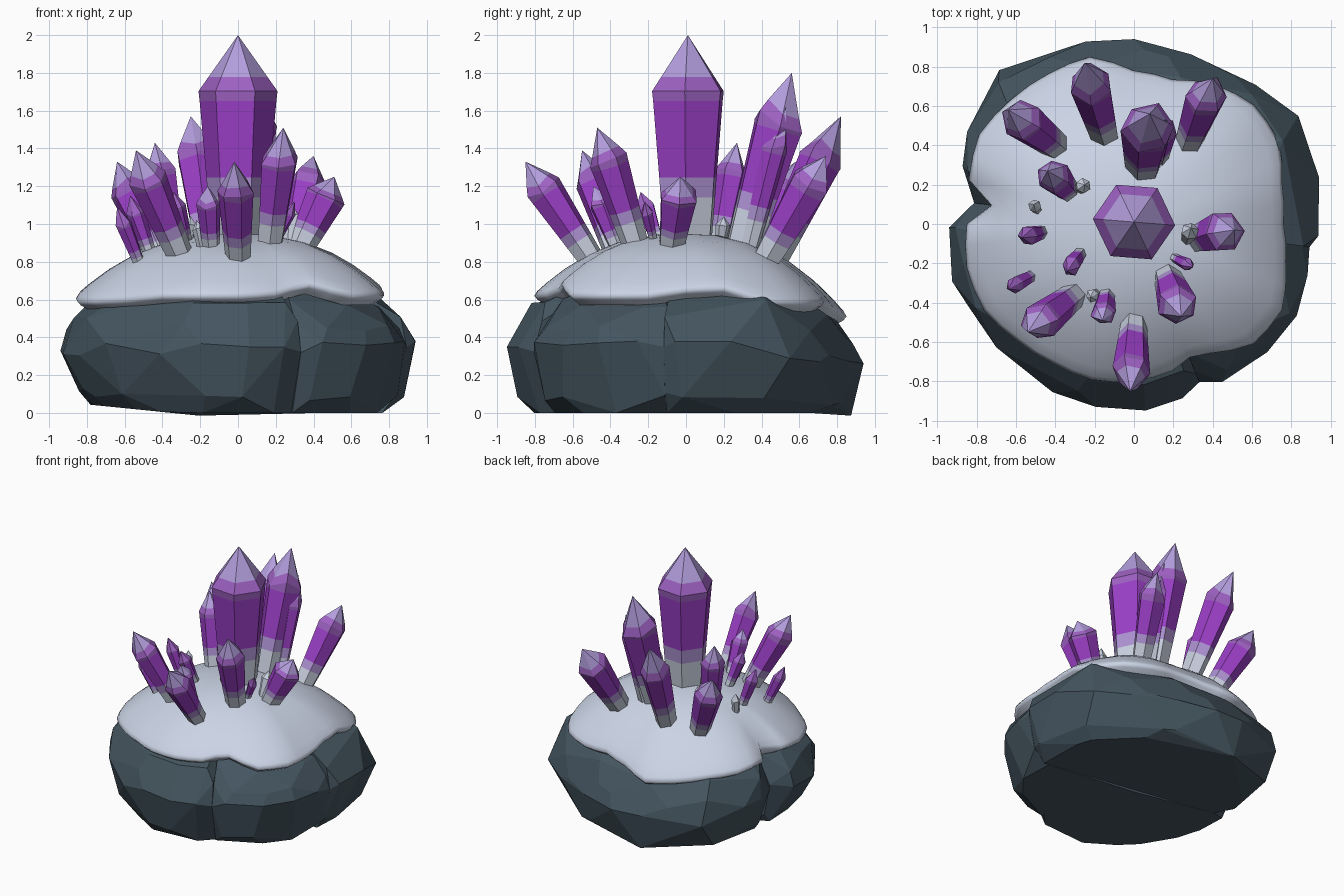
import bpy, bmesh, math, random
from mathutils import Vector

random.seed(4)
if "Cube" in bpy.data.objects:
    bpy.data.objects.remove(bpy.data.objects["Cube"])


def material(name, rgb):
    m = bpy.data.materials.new(name)
    m.use_nodes = True
    m.diffuse_color = (*rgb, 1)
    m.node_tree.nodes["Principled BSDF"].inputs["Base Color"].default_value = (*rgb, 1)
    return m


slate = material("slate rock", (.058, .09, .115))
snow = material("pale snow", (.6, .66, .79))
clear = material("clear quartz", (.59, .64, .75))
lilac = material("lilac", (.42, .29, .65))
violet = material("violet", (.33, .05, .57))
orchid = material("orchid", (.34, .12, .54))
lavender = material("lavender", (.45, .34, .72))
BANDS = [clear, lilac, violet, orchid, lavender]


def finish(bm, name, mats):
    bmesh.ops.recalc_face_normals(bm, faces=bm.faces)
    mesh = bpy.data.meshes.new(name)
    bm.to_mesh(mesh)
    bm.free()
    for m in mats:
        mesh.materials.append(m)
    ob = bpy.data.objects.new(name, mesh)
    bpy.context.collection.objects.link(ob)
    return ob


def bridge(bm, low, high, mat=0):
    n = len(low)
    for i in range(n):
        j = (i + 1) % n
        bm.faces.new((low[i], low[j], high[j], high[i])).material_index = mat


def polar(radius, step, z):
    a = math.radians(15 * step)
    return Vector((radius * math.cos(a), radius * math.sin(a), z))


# Boulder: three faceted lumps meeting at creases, radii in hundredths every 15 degrees
ROCK = [94, 97, 100, 94, 91, 91, 94, 96, 99, 104, 97, 92,
        94, 97, 94, 94, 95, 95, 95, 92, 92, 94, 95, 92]
RINGS = [(.86, 0), (.94, .12), (1, .36), (.96, .49), (.86, .59), (.6, .7)]


def boulder(name, first, last, start_crease, end_crease):
    bm = bmesh.new()
    columns = [(s, ROCK[s % 24] / 100, .3) for s in range(first, last + 1)]
    columns += [(first - .5, start_crease, 0), (last + .5, end_crease, 0)]
    for step, radius, sway in columns:
        for scale, z in RINGS:
            shrink = 1 if scale == 1 else random.uniform(.94, 1.01)
            p = polar(radius * scale * shrink, step + random.uniform(-sway, sway), z)
            if z:
                p.z += random.uniform(-.06, .02) - max(0, p.y - .45) * .22
            else:
                p.z = max(0, -p.x - .35) * .1
            bm.verts.new(p)
    for z in (0, .75):
        bm.verts.new((0, 0, z))
    hull = bmesh.ops.convex_hull(bm, input=bm.verts)
    spare = {v for v in hull["geom_interior"] if isinstance(v, bmesh.types.BMVert)}
    bmesh.ops.delete(bm, geom=list(spare), context="VERTS")
    bmesh.ops.dissolve_limit(bm, angle_limit=math.radians(10), verts=bm.verts, edges=bm.edges)
    finish(bm, name, [slate])


boulder("boulder_front_left", 20, 23, .87, .9)
boulder("boulder_back", 0, 11, .9, .82)
boulder("boulder_front_right", 12, 19, .82, .87)

# Snow cap: dome with a wavy rim and a tucked-under lip
RIM = [76, 78, 85, 86, 82, 76, 78, 88, 88, 89, 91, 87,
       85, 88, 88, 84, 82, 82, 80, 77, 76, 86, 87, 80]
RIM_Z = [66, 67, 60, 59, 59, 60, 57, 52, 54, 57, 59, 61,
         63, 60, 60, 61, 63, 63, 63, 64, 69, 63, 63, 63]
NOTCH = {23: .85, 39: .96}


def halfway(values, i):
    a, b = values[i // 2], values[(i + 1) // 2 % 24]
    return (a + b) / 200


bm = bmesh.new()
loops = []
for t, drop in [(.92, .06), (.98, .03), (1, .01), (.98, 0), (.92, 0), (.8, 0), (.65, 0), (.45, 0), (.2, 0)]:
    loop = []
    for i in range(48):
        edge = halfway(RIM_Z, i)
        r = halfway(RIM, i) * (1 - (1 - NOTCH.get(i, 1)) * t ** 4)
        z = edge - drop if drop else edge + (.95 - edge) * (1 - t ** 2.4)
        loop.append(bm.verts.new(polar(r * t, i / 2, z)))
    loops.append(loop)
for low, high in zip(loops, loops[1:]):
    bridge(bm, low, high)
bm.faces.new(loops[-1])
cap = finish(bm, "snow_cap", [snow])
for p in cap.data.polygons:
    p.use_smooth = True


# Crystals: tapered six-sided prisms with pointed ends, coloured in bands along the length
def crystal(name, bx, by, tx, ty, tz, radius, plain=False):
    base = Vector((bx, by, .94 - .42 * (math.hypot(bx, by) / .85) ** 2.2))
    tip = Vector((tx, ty, tz))
    axis = tip - base
    turn = axis.to_track_quat("Z", "Y")
    big = radius > .2
    tip_band = 4 if radius > .06 else 3
    spin = -.08 if big else random.uniform(0, 1)
    wobble = [1 if big else random.uniform(.9, 1.06) for _ in range(6)]
    skew = [random.uniform(-.035, .035) * (not big) for _ in range(6)]
    stations = [(-.12, .62, 0), (.19, .76, 0), (.29, .8, 1), (.67, .97, 2), (.72, 1, 3), (.79, .75, 3)]
    bm = bmesh.new()
    previous = None
    for t, width, band in stations:
        ring = []
        for k in range(6):
            a = spin + k * math.pi / 3
            side = Vector((math.cos(a), math.sin(a), 0)) * radius * width * wobble[k]
            along = t + (skew[k] if t > .7 else 0)
            ring.append(bm.verts.new(base + axis * along + turn @ side))
        if previous:
            bridge(bm, previous, ring, 0 if plain else band)
        else:
            bm.faces.new(ring)
        previous = ring
    point = bm.verts.new(tip)
    for k in range(6):
        f = bm.faces.new((previous[k], previous[(k + 1) % 6], point))
        f.material_index = 0 if plain else tip_band
    finish(bm, name, BANDS)


# Base x, y, then tip x, y, z, then radius
CRYSTALS = [
    (0, .01, 0, .01, 2, .21),
    (.05, .3, .08, .56, 1.8, .145),
    (.13, .34, .16, .53, 1.62, .07),
    (-.15, .46, -.25, .82, 1.57, .115),
    (.28, .42, .4, .74, 1.36, .11),
    (-.34, .17, -.44, .27, 1.43, .09),
    (-.39, .39, -.64, .58, 1.33, .115),
    (.33, -.08, .51, -.03, 1.25, .11),
    (.17, -.27, .24, -.47, 1.51, .11),
    (0, -.5, -.02, -.85, 1.33, .1),
    (-.3, -.36, -.54, -.55, 1.39, .105),
    (-.14, -.36, -.16, -.49, 1.2, .065),
    (-.27, -.15, -.34, -.24, 1.17, .05),
    (-.46, -.04, -.57, -.07, 1.15, .05),
    (-.51, -.26, -.64, -.33, 1.09, .045),
    (.2, -.17, .3, -.22, 1.12, .035),
]
for i, row in enumerate(CRYSTALS):
    crystal("main_crystal" if i == 0 else f"crystal_{i}", *row)

SHARDS = [(-.49, .07, -.51, .1, 1.0, .035), (-.28, .18, -.25, .2, 1.04, .04),
          (.27, -.08, .29, -.02, 1.1, .045), (-.19, -.35, -.22, -.37, 1.02, .035)]
for i, row in enumerate(SHARDS):
    crystal(f"clear_shard_{i}", *row, plain=True)
